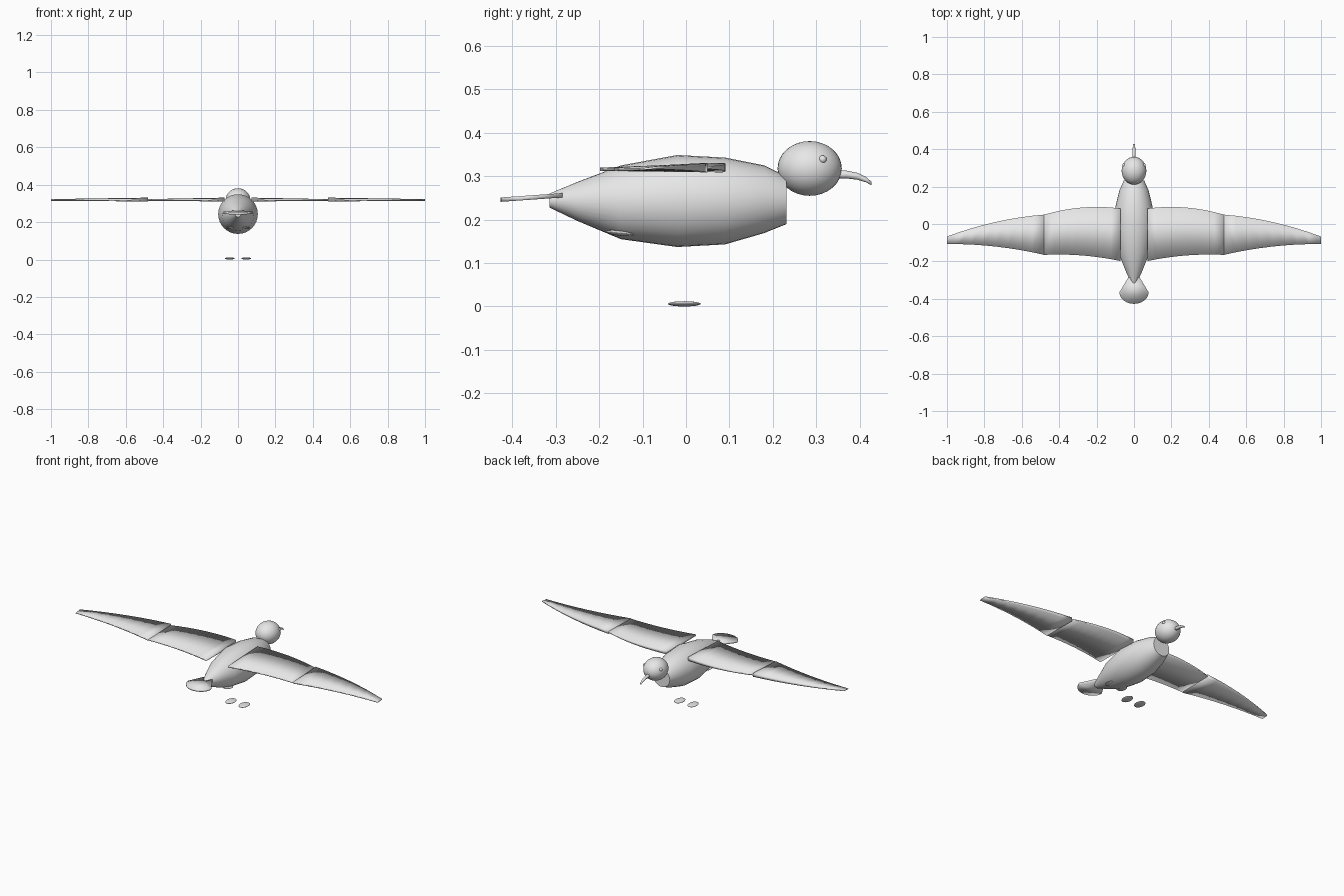
import bpy, bmesh, math

cube = bpy.data.objects.get("Cube")
if cube:
    bpy.data.objects.remove(cube, do_unlink=True)

grey = bpy.data.materials.new("light grey")
grey.use_nodes = True
grey.diffuse_color = (0.8, 0.8, 0.8, 1)
grey.node_tree.nodes["Principled BSDF"].inputs["Base Color"].default_value = (0.8, 0.8, 0.8, 1)


def loft(name, rings, sharp_caps=False):
    """Skin a list of equal-length point rings and close both ends."""
    bm = bmesh.new()
    loops = [[bm.verts.new(p) for p in ring] for ring in rings]
    n = len(loops[0])
    for a, b in zip(loops, loops[1:]):
        for i in range(n):
            j = (i + 1) % n
            bm.faces.new((a[i], a[j], b[j], b[i]))
    caps = [bm.faces.new(loops[0]), bm.faces.new(loops[-1])]
    bmesh.ops.recalc_face_normals(bm, faces=bm.faces)
    for f in bm.faces:
        f.smooth = not (sharp_caps and f in caps)
    mesh = bpy.data.meshes.new(name)
    bm.to_mesh(mesh)
    bm.free()
    mesh.materials.append(grey)
    obj = bpy.data.objects.new(name, mesh)
    bpy.context.collection.objects.link(obj)
    return obj


def circle_ring(y, z, r, n=32):
    return [(r * math.cos(t), y, z + r * math.sin(t))
            for t in (2 * math.pi * i / n for i in range(n))]


def ellipsoid(name, location, scale):
    bpy.ops.mesh.primitive_uv_sphere_add(segments=32, ring_count=16, radius=1, location=location)
    obj = bpy.context.object
    obj.name = name
    obj.scale = scale
    obj.data.materials.append(grey)
    bpy.ops.object.shade_smooth()
    return obj


def bezier(a, b, c, t):
    return a * (1 - t) ** 2 + 2 * b * t * (1 - t) + c * t * t


def wing(name, side, span, lead, trail, steps=8):
    """Thin wedge: blunt leading edge, fine trailing edge, thinner outwards."""
    rings = []
    for i in range(steps + 1):
        t = i / steps
        x = side * (span[0] + (span[1] - span[0]) * t)
        front, back = bezier(*lead, t), bezier(*trail, t)
        thick, thin = 0.011 - 0.008 * t, 0.004 - 0.002 * t
        rings.append([(x, front, 0.32 - thick), (x, front, 0.32 + thick),
                      (x, back, 0.316 + thin), (x, back, 0.316 - thin)])
    return loft(name, rings)


# Body: turned along its length
body = [(-0.315, 0.244, 0.016), (-0.25, 0.242, 0.045), (-0.15, 0.24, 0.085),
        (-0.02, 0.243, 0.106), (0.09, 0.243, 0.1), (0.18, 0.247, 0.078),
        (0.232, 0.245, 0.055)]
loft("body", [circle_ring(*ring) for ring in body], sharp_caps=True)

# Head and hooked beak
ellipsoid("head", (0, 0.285, 0.318), (0.066, 0.074, 0.063))
beak = [(0.34, 0.305, 0.01), (0.37, 0.304, 0.009), (0.395, 0.3, 0.008),
        (0.415, 0.292, 0.006), (0.428, 0.283, 0.004)]
loft("beak", [circle_ring(*ring, n=16) for ring in beak])

# Paired parts
for side, label in ((1, "left"), (-1, "right")):
    ellipsoid(label + "_eye", (side * 0.053, 0.315, 0.339), (0.009, 0.009, 0.009))
    wing(label + "_inner_wing", side, (0.072, 0.48), (0.083, 0.11, 0.05), (-0.198, -0.155, -0.165))
    wing(label + "_outer_wing", side, (0.48, 1.0), (0.05, 0.03, -0.067), (-0.165, -0.105, -0.107))
    ellipsoid(label + "_foot", (side * 0.044, -0.004, 0.006), (0.026, 0.038, 0.006))
    leg = ellipsoid(label + "_thigh", (side * 0.04, -0.152, 0.169), (0.024, 0.034, 0.006))
    leg.rotation_euler.x = -0.1

# Tail fan: narrow root widening to a rounded end
outline = [(0.03, -0.285)]
for i in range(13):
    a = math.pi * i / 12
    outline.append((0.078 * math.cos(a), -0.365 - 0.062 * math.sin(a)))
outline.append((-0.03, -0.285))
loft("tail", [[(x, y, 0.276 + 0.07 * y + h) for x, y in outline] for h in (-0.005, 0.005)])
